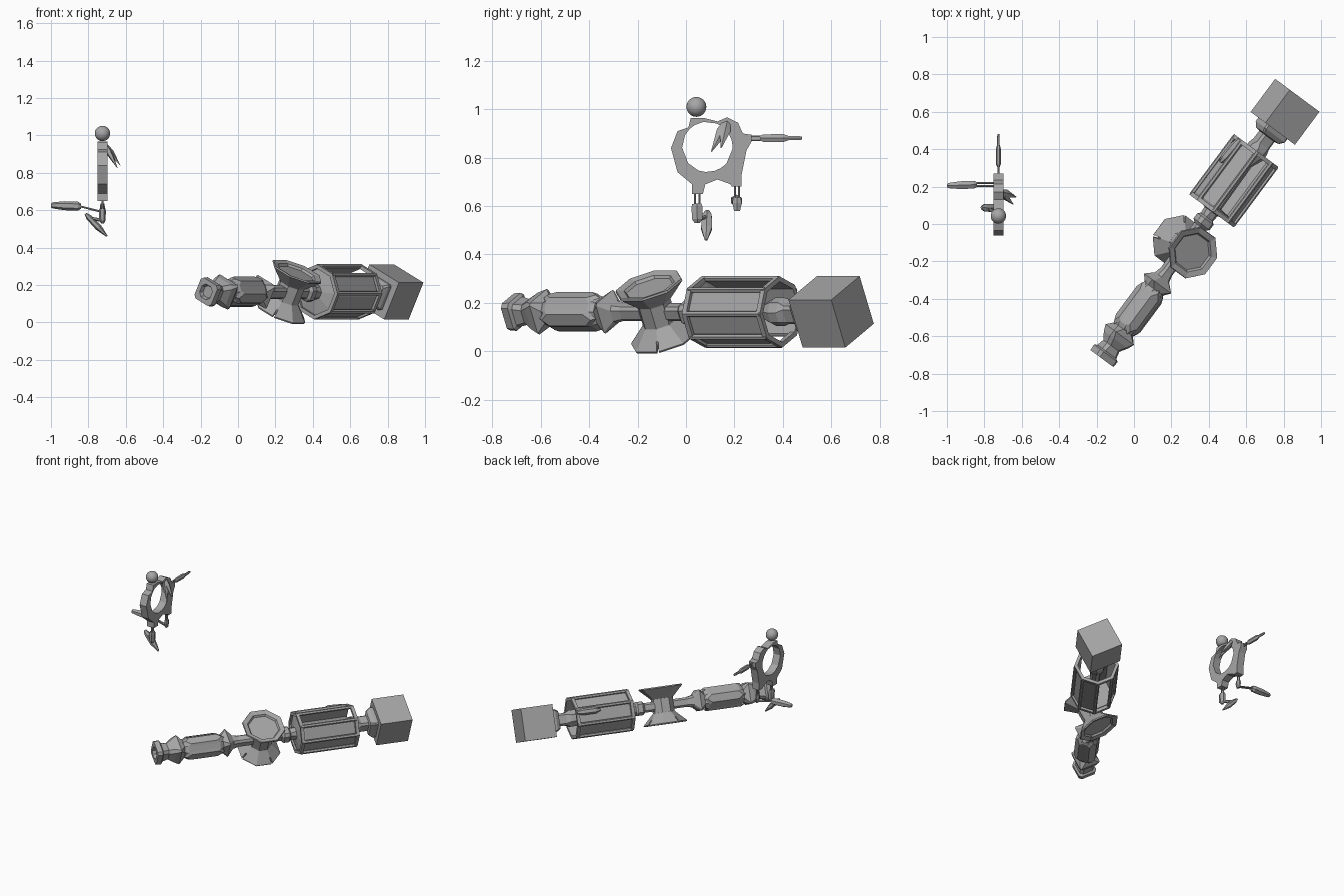
import bpy, bmesh, math
from mathutils import Matrix, Vector

if "Cube" in bpy.data.objects:
    bpy.data.objects.remove(bpy.data.objects["Cube"])

grey = bpy.data.materials.new("stone_grey")
grey.diffuse_color = (0.38, 0.38, 0.38, 1)
grey.use_nodes = True
grey.node_tree.nodes["Principled BSDF"].inputs["Base Color"].default_value = grey.diffuse_color

# Staff frame: local X runs along the staff, rolled about its own axis
D = Vector((0.596, 0.803, 0)).normalized()
P = Vector((D.y, -D.x, 0))
ROLL = math.radians(26.5)
N = P * math.sin(ROLL) + Vector((0, 0, 1)) * math.cos(ROLL)
W = N.cross(D)
O = P * 0.291 + Vector((0, 0, 0.163))


def frame(x, y, z, o):
    return Matrix(((x.x, y.x, z.x, o.x), (x.y, y.y, z.y, o.y),
                   (x.z, y.z, z.z, o.z), (0, 0, 0, 1)))


STAFF = frame(D, W, N, O)
HUB_T = 0.065


def finish(name, bm, smooth=False):
    bmesh.ops.remove_doubles(bm, verts=bm.verts, dist=0.00001)
    bmesh.ops.recalc_face_normals(bm, faces=bm.faces)
    me = bpy.data.meshes.new(name)
    bm.to_mesh(me)
    bm.free()
    me.materials.append(grey)
    for f in me.polygons:
        f.use_smooth = smooth
    ob = bpy.data.objects.new(name, me)
    bpy.context.collection.objects.link(ob)
    return ob


def bridge(bm, rings, close_loop=False):
    n = len(rings[0])
    pairs = list(zip(rings, rings[1:]))
    if close_loop:
        pairs.append((rings[-1], rings[0]))
    for a, b in pairs:
        for i in range(n):
            j = (i + 1) % n
            bm.faces.new((a[i], a[j], b[j], b[i]))


def loft(name, rings, M=STAFF, loop=False):
    """Chamfered-square sections (position, half width, corner cut) along local X."""
    bm = bmesh.new()
    rows = []
    for t, h, c in rings:
        k = h - c * h
        pts = [(h, k), (k, h), (-k, h), (-h, k), (-h, -k), (-k, -h), (k, -h), (h, -k)]
        rows.append([bm.verts.new(M @ Vector((t, a, b))) for a, b in pts])
    bridge(bm, rows, loop)
    if not loop:
        bm.faces.new(rows[0])
        bm.faces.new(rows[-1])
    return finish(name, bm)


def solid(name, outline, inner, M):
    """Outline in local XY at z=0, capped by an inner outline: lists of 3D points."""
    bm = bmesh.new()
    rows = [[bm.verts.new(M @ Vector(p)) for p in r] for r in (outline, inner)]
    bridge(bm, rows)
    for r in rows:
        bm.faces.new(r)
    return finish(name, bm)


def limb(name, a, b, radii, sides=6, flat=1.0, side=(1, 0, 0)):
    """Tapered limb from a to b; radii = (fraction, radius) pairs."""
    a, b = Vector(a), Vector(b)
    x = (b - a).normalized()
    z = x.cross(Vector(side)).normalized()
    y = z.cross(x)
    bm = bmesh.new()
    rows = []
    for f, r in radii:
        rows.append([bm.verts.new(a.lerp(b, f) + y * (r * flat * math.cos(q)) + z * (r * math.sin(q)))
                     for q in (math.tau * i / sides for i in range(sides))])
    bridge(bm, rows)
    bm.faces.new(rows[0])
    bm.faces.new(rows[-1])
    return finish(name, bm)


OCT = 0.586

# Handle with recessed end cap, square flares and octagonal grip
loft("handle", [(-0.66, 0.03, 0.5), (-0.68, 0.038, 0.5), (-0.68, 0.062, 0.25), (-0.645, 0.064, 0.25),
                (-0.635, 0.052, 0.3), (-0.595, 0.046, 0.4), (-0.555, 0.066, 0.3), (-0.52, 0.073, 0.12),
                (-0.485, 0.055, 0.5), (-0.46, 0.066, 0.5), (-0.24, 0.066, 0.5), (-0.215, 0.055, 0.5),
                (-0.18, 0.07, 0.12), (-0.14, 0.04, 0.4), (-0.10, 0.032, 0.4), (0.0, 0.032, 0.4)])

# Raised long panels on the four grip sides
for k in range(4):
    M = STAFF @ Matrix.Rotation(k * math.pi / 2, 4, 'X') @ Matrix.Translation((-0.35, 0, 0.064))
    hexa = lambda l, w, z: [(-l, 0, z), (-l * .75, w, z), (l * .75, w, z), (l, 0, z),
                            (l * .75, -w, z), (-l * .75, -w, z)]
    solid(f"grip_panel_{k}", hexa(0.145, 0.038, 0), hexa(0.125, 0.026, 0.014), M)

# Octagonal spool with two flared dishes
HUB = frame(N, D, W, O + D * HUB_T)
loft("spool_hub", [(-0.07, 0.072, OCT), (-0.045, 0.068, OCT), (0.045, 0.068, OCT), (0.07, 0.072, OCT)], HUB)
for s, label in ((1, "upper"), (-1, "lower")):
    dish = loft(label + "_dish", [(s * 0.045, 0.066, OCT), (s * 0.118, 0.135, OCT), (s * 0.126, 0.132, OCT),
                                  (s * 0.118, 0.102, OCT), (s * 0.106, 0.094, OCT)], HUB)
    if s < 0:
        # Slots cut in the lower rim
        bm = bmesh.new()
        for q in range(4):
            R = HUB @ Matrix.Rotation(math.radians(22.5 + 90 * q), 4, 'X')
            bmesh.ops.create_cube(bm, size=1, matrix=R @ Matrix.Translation((-0.11, 0.135, 0)) @
                                  Matrix.Diagonal((0.08, 0.045, 0.009, 1)))
        cutter = finish("slot_cutter", bm)
        cutter.hide_render = True
        cutter.hide_viewport = True
        mod = dish.modifiers.new("slots", 'BOOLEAN')
        mod.operation = 'DIFFERENCE'
        mod.object = cutter

# Neck, flange, cage base and core
loft("neck", [(0.12, 0.032, 0.4), (0.2, 0.032, 0.4), (0.215, 0.046, 0.4), (0.25, 0.046, 0.4),
              (0.262, 0.034, 0.4), (0.30, 0.04, OCT), (0.315, 0.115, OCT), (0.33, 0.115, OCT),
              (0.34, 0.035, OCT), (0.62, 0.03, OCT), (0.68, 0.055, OCT), (0.72, 0.055, OCT),
              (0.75, 0.042, 0.3), (0.80, 0.042, 0.3), (0.805, 0.06, 0.15), (0.83, 0.075, 0.12), (0.86, 0.075, 0.12)])

# Lantern cage: end rings, corner bars and inset panels
H = 0.136
for i, t in enumerate((0.303, 0.683)):
    loft(f"cage_ring_{i}", [(t, H, OCT), (t + 0.022, H, OCT), (t + 0.022, H - 0.02, OCT), (t, H - 0.02, OCT)], loop=True)
for k in range(8):
    R = STAFF @ Matrix.Rotation(k * math.pi / 4, 4, 'X')
    q = R @ Matrix.Rotation(math.pi / 8, 4, 'X')
    rad = H / math.cos(math.pi / 8) - 0.009
    limb(f"cage_bar_{k}", q @ Vector((0.31, 0, rad)), q @ Vector((0.70, 0, rad)), [(0, 0.012), (1, 0.012)], 6, 1, N)
    if k not in (0, 4):
        rect = lambda l, w, z: [(-l, -w, z), (l, -w, z), (l, w, z), (-l, w, z)]
        solid(f"cage_panel_{k}", rect(0.19, 0.052, H - 0.02), rect(0.17, 0.036, H - 0.009),
              R @ Matrix.Translation((0.504, 0, 0)))

# Side bracket on the cage
limb("cage_bracket", STAFF @ Vector((0.54, 0.145, 0.03)), STAFF @ Vector((0.70, 0.135, 0.03)),
     [(0, 0.008), (0.2, 0.022), (0.75, 0.022), (1, 0.012)], 6, 1, N)

# Block head
bm = bmesh.new()
bmesh.ops.create_cube(bm, size=0.22, matrix=STAFF @ Matrix.Translation((0.963, 0, 0)))
finish("block_head", bm)

# Ring torso: outer outline and round opening paired by angle
X = -0.725
outer = [(0.25, 0.83), (0.27, 0.865), (0.27, 0.895), (0.235, 0.90), (0.215, 0.945), (0.17, 0.967),
         (0.13, 0.95), (0.07, 0.965), (0.02, 0.965), (0.01, 0.925), (-0.035, 0.91), (-0.062, 0.84),
         (-0.035, 0.74), (0.025, 0.69), (0.025, 0.65), (0.07, 0.65), (0.08, 0.69), (0.13, 0.71),
         (0.185, 0.69), (0.19, 0.68), (0.23, 0.68), (0.23, 0.73)]
c = Vector((0.088, 0.845))
rows = []
bm = bmesh.new()
for x, hole in ((-0.027, 0), (0.027, 0), (0.027, 1), (-0.027, 1)):
    row = []
    for p in outer:
        v = Vector(p)
        if hole:
            v = c + (v - c).normalized() * 0.104
        row.append(bm.verts.new((X + x, v.x, v.y)))
    rows.append(row)
bridge(bm, rows, True)
finish("ring_torso", bm)

# Round head
bm = bmesh.new()
bmesh.ops.create_uvsphere(bm, u_segments=24, v_segments=16, radius=0.041,
                          matrix=Matrix.Translation((X, 0.043, 1.01)))
finish("head", bm, True)

# Straight arm: two rods and a blade
BLADE = [(0, 0.010), (0.08, 0.018), (0.55, 0.019), (0.68, 0.010), (0.92, 0.010), (1, 0.007)]
ROD = [(0, 0.005), (1, 0.005)]
for z in (0.874, 0.888):
    limb("arm_rod", (X, 0.26, z), (X, 0.32, z), ROD)
limb("straight_arm", (X, 0.305, 0.881), (X, 0.48, 0.881), BLADE, 6, 0.7)

# Bent arm: two hanging spikes
for y, z, x in ((0.105, 0.825, -0.645), (0.145, 0.84, -0.63)):
    limb("arm_spike", (-0.71, 0.17, 0.95), (x, y, z), [(0, 0.015), (0.35, 0.024), (1, 0.002)], 5, 0.7)

# Standing leg: rods, shin and pointed foot
for y in (0.038, 0.056):
    limb("leg_rod", (X, y, 0.66), (X, y, 0.60), ROD)
limb("shin", (X, 0.045, 0.61), (X, 0.047, 0.53), [(0, 0.022), (0.15, 0.026), (0.8, 0.025), (1, 0.012)], 6, 0.7)
limb("ankle", (X, 0.05, 0.545), (-0.775, 0.08, 0.555), [(0, 0.01), (1, 0.008)])
limb("pointed_foot", (-0.815, 0.088, 0.58), (-0.70, 0.083, 0.46),
     [(0, 0.010), (0.15, 0.022), (0.6, 0.026), (1, 0.006)], 6, 0.7, (0, 0, 1))

# Kicking leg: rods, knee and outstretched shin
for y in (0.203, 0.219):
    limb("raised_leg_rod", (X, y, 0.69), (X, y, 0.60), ROD)
    limb("kick_rod", (X, y, 0.59), (-0.85, y, 0.622), ROD)
limb("knee", (X, 0.211, 0.635), (X, 0.211, 0.58), [(0, 0.018), (0.4, 0.023), (1, 0.014)], 6, 0.6)
limb("kicking_shin", (-0.84, 0.211, 0.621), (-1.0, 0.205, 0.626),
     [(0, 0.014), (0.1, 0.024), (0.55, 0.024), (0.95, 0.016), (1, 0.01)], 6, 1, (0, 0, 1))
